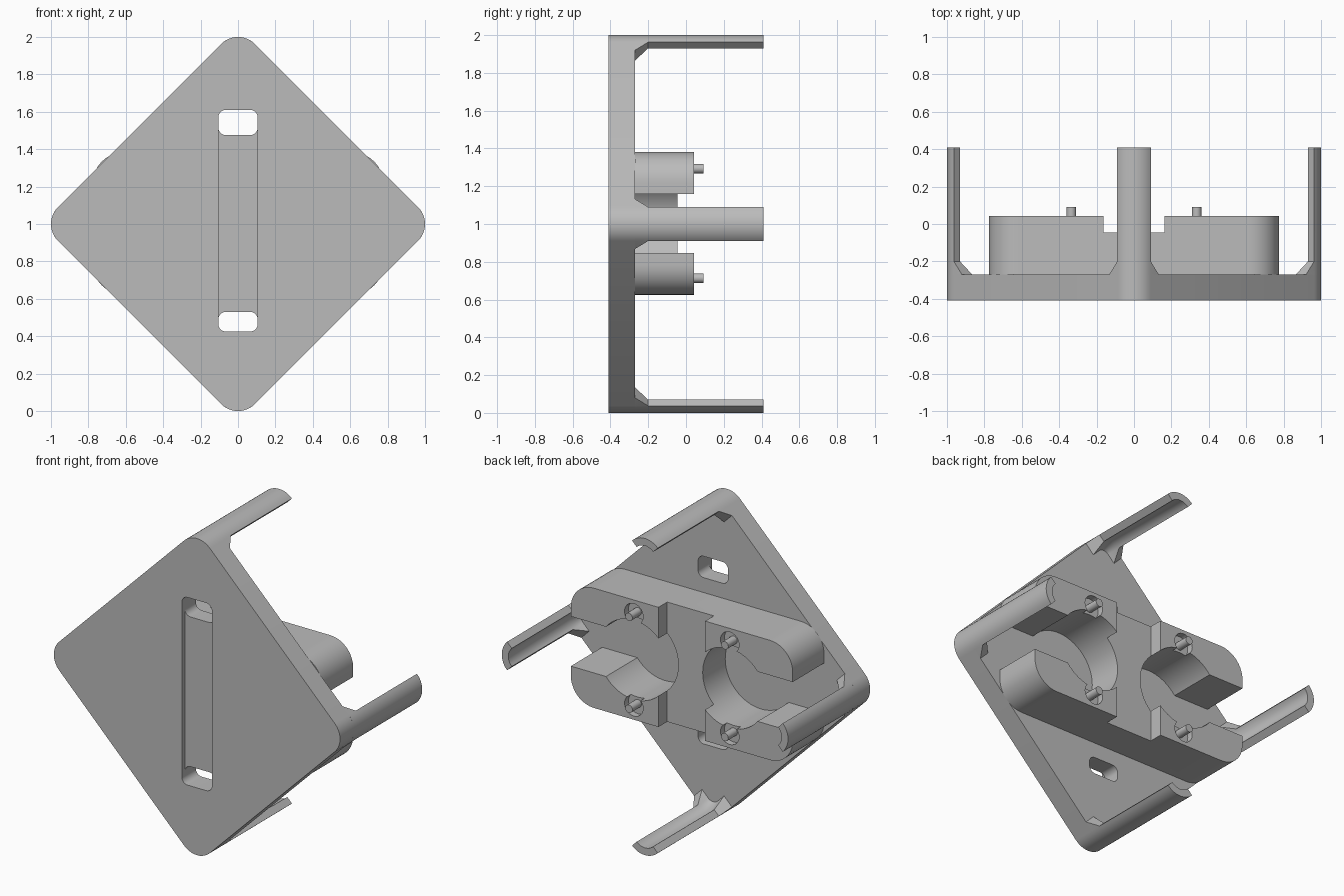
import bpy, bmesh, math
from math import sin, cos, pi
from mathutils import Vector

cube = bpy.data.objects.get("Cube")
if cube:
    bpy.data.objects.remove(cube, do_unlink=True)

grey = bpy.data.materials.new("plain grey")
grey.use_nodes = True
tone = (0.5, 0.5, 0.5, 1)
grey.diffuse_color = tone
grey.node_tree.nodes["Principled BSDF"].inputs["Base Color"].default_value = tone

FRONT, FACE, BACK = -0.41, -0.27, 0.41   # plate front, plate rear, leg tips
MID = 1.0                                # height of the plate centre
ROUND = 0.127                            # plate corner radius


def loft(name, sections):
    """Skin rings given as (y, [(x, z), ...]) and cap both ends."""
    bm = bmesh.new()
    rings = [[bm.verts.new((x, y, z)) for x, z in pts] for y, pts in sections]
    n = len(rings[0])
    for a, b in zip(rings, rings[1:]):
        for i in range(n):
            j = (i + 1) % n
            bm.faces.new((a[i], a[j], b[j], b[i]))
    bm.faces.new(rings[0])
    bm.faces.new(rings[-1])
    bmesh.ops.remove_doubles(bm, verts=bm.verts, dist=1e-5)
    bmesh.ops.recalc_face_normals(bm, faces=bm.faces)
    mesh = bpy.data.meshes.new(name)
    bm.to_mesh(mesh)
    bm.free()
    mesh.materials.append(grey)
    ob = bpy.data.objects.new(name, mesh)
    bpy.context.collection.objects.link(ob)
    return ob


def prism(name, pts, y0, y1):
    return loft(name, [(y0, pts), (y1, pts)])


def circle(x, z, r, n=48):
    return [(x + r * cos(2 * pi * i / n), z + r * sin(2 * pi * i / n)) for i in range(n)]


def rounded(corners, r, n=10):
    """Round every corner of a convex, right-angled, counter-clockwise outline."""
    pts = []
    for i, c in enumerate(corners):
        c = Vector(c)
        to_prev = (Vector(corners[i - 1]) - c).normalized()
        to_next = (Vector(corners[(i + 1) % len(corners)]) - c).normalized()
        centre = c + (to_prev + to_next) * r
        for k in range(n + 1):
            a = pi / 2 * k / n
            pts.append(tuple(centre - to_next * r * cos(a) - to_prev * r * sin(a)))
    return pts


def box(x0, x1, z0, z1):
    return [(x0, z0), (x1, z0), (x1, z1), (x0, z1)]


def cut(ob, pts, y0, y1):
    tool = prism("cutter", pts, y0, y1)
    tool.hide_render = True
    mod = ob.modifiers.new("cut", 'BOOLEAN')
    mod.operation, mod.solver, mod.object = 'DIFFERENCE', 'EXACT', tool
    bpy.context.view_layer.objects.active = ob
    bpy.ops.object.modifier_apply(modifier=mod.name)
    bpy.data.objects.remove(tool, do_unlink=True)


def smooth(ob):
    bpy.ops.object.select_all(action='DESELECT')
    ob.select_set(True)
    bpy.context.view_layer.objects.active = ob
    bpy.ops.object.shade_smooth_by_angle(angle=math.radians(30))


# Diamond plate with a shallow front groove and a slot through each groove end
tip = 1 - ROUND + ROUND * math.sqrt(2)
plate = prism("plate", rounded([(0, MID - tip), (tip, MID), (0, MID + tip), (-tip, MID)], ROUND),
              FRONT, FACE)
cut(plate, rounded(box(-0.105, 0.105, 0.425, 1.61), 0.04), FRONT - 0.1, FRONT + 0.03)
for low, high in ((0.425, 0.53), (1.475, 1.61)):
    cut(plate, rounded(box(-0.105, 0.105, low, high), 0.04), FRONT - 0.1, FACE + 0.1)
smooth(plate)

# Holder block: round sockets opening outwards, lowered middle, pockets for the pins
CZ, PIN_X, PIN_Z = 1.003, 0.335, 0.29
TOP = 0.042
block = prism("holder_block", rounded(box(-0.775, 0.775, CZ - 0.378, CZ + 0.378), 0.16), FACE, TOP)
cut(block, box(-0.163, 0.163, 0.4, 1.6), -0.045, 0.3)
for side in (-1, 1):
    cut(block, circle(side * PIN_X, CZ, 0.25, 64), FACE - 0.1, 0.3)
    inner, outer = sorted((side * PIN_X, side * 1.1))
    cut(block, box(inner, outer, CZ - 0.157, CZ + 0.157), FACE - 0.1, 0.3)
    for up in (-1, 1):
        cut(block, circle(side * PIN_X, CZ + up * PIN_Z, 0.065, 32), TOP - 0.04, 0.3)
smooth(block)

# Contact pins
for sx, right in ((-1, "right"), (1, "left")):
    for sz, level in ((-1, "lower"), (1, "upper")):
        smooth(prism(f"{level}_{right}_pin",
                     circle(sx * PIN_X, CZ + sz * PIN_Z, 0.025, 24), TOP - 0.045, 0.092))


def leg_section(inner, flare, turn, n=12):
    """Curved shell section hugging a plate corner; flare extends it along both edges."""
    angles = [pi / 4 - pi / 2 * i / n for i in range(n + 1)]
    slide = flare * math.sqrt(0.5)

    def arc(r):
        pts = [(r * sin(a), 1 - ROUND + r * cos(a)) for a in angles]
        first, last = pts[0], pts[-1]
        return [(first[0] + slide, first[1] - slide)] + pts + [(last[0] - slide, last[1] - slide)]

    ring = arc(ROUND) + arc(inner)[::-1]
    return [(x * cos(turn) - z * sin(turn), MID + x * sin(turn) + z * cos(turn)) for x, z in ring]


# Four corner legs with a flared foot
for i, name in enumerate(("top_leg", "right_leg", "bottom_leg", "left_leg")):
    turn = i * pi / 2
    foot = leg_section(0.049, 0.06, turn)
    shaft = leg_section(0.081, 0.0, turn)
    smooth(loft(name, [(FACE, foot), (-0.20, shaft), (BACK, shaft)]))
